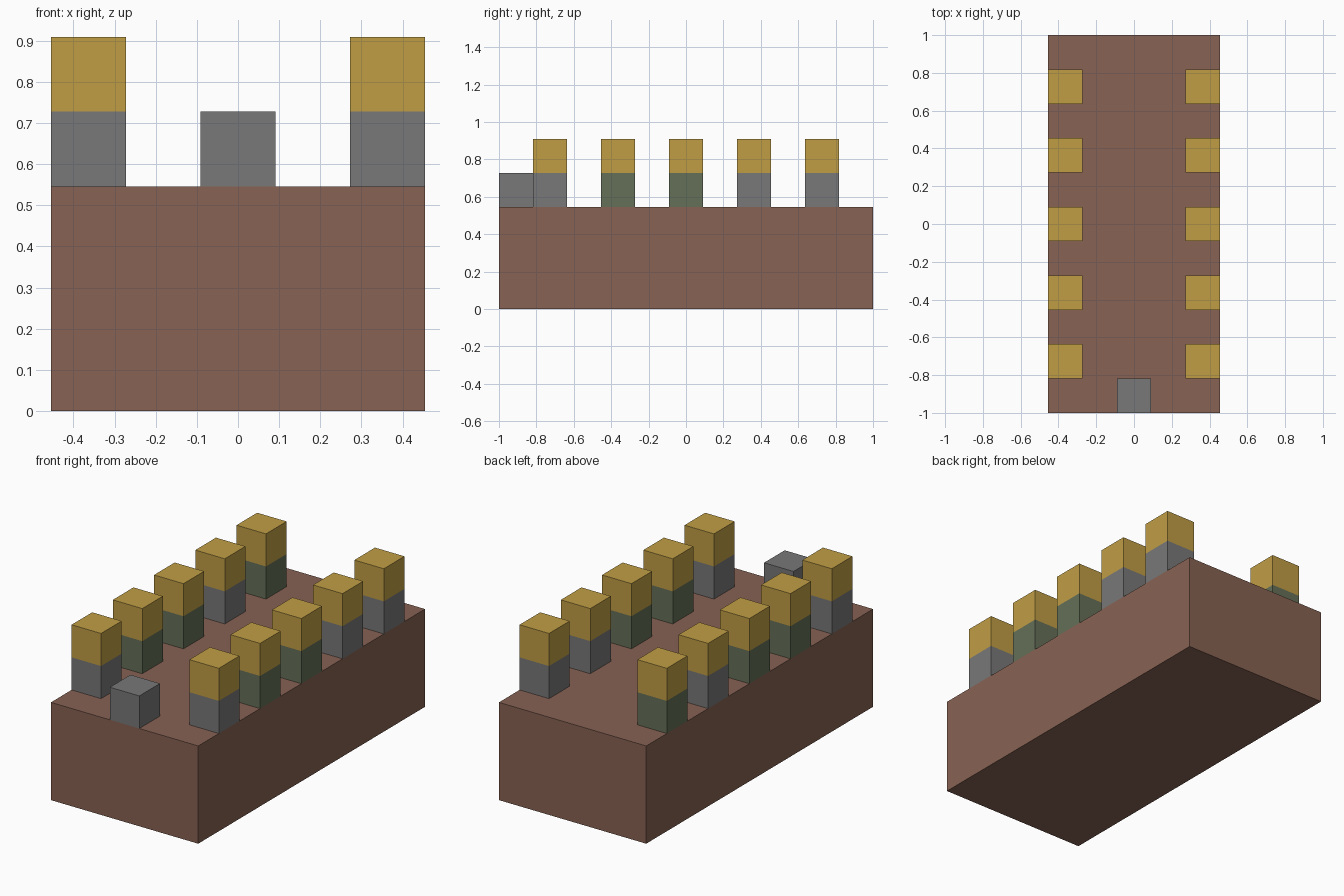
import bpy
import bmesh

U = 2 / 11  # one block

if "Cube" in bpy.data.objects:
    bpy.data.objects.remove(bpy.data.objects["Cube"])


def linear(c):
    c /= 255
    return c / 12.92 if c <= 0.04045 else ((c + 0.055) / 1.055) ** 2.4


def material(name, *rgb):
    mat = bpy.data.materials.new(name)
    mat.use_nodes = True
    color = (*[linear(c) for c in rgb], 1)
    mat.diffuse_color = color
    bsdf = next(n for n in mat.node_tree.nodes if n.type == 'BSDF_PRINCIPLED')
    bsdf.inputs["Base Color"].default_value = color
    bsdf.inputs["Roughness"].default_value = 0.9
    return mat


brown = material("brown clay", 135, 98, 83)
grey = material("grey stone", 120, 120, 120)
green = material("mossy stone", 101, 111, 88)
gold = material("straw gold", 192, 158, 69)


def box(name, size, center, mat):
    """Box with size and centre measured in blocks."""
    bm = bmesh.new()
    bmesh.ops.create_cube(bm, size=U)
    bmesh.ops.scale(bm, vec=size, verts=bm.verts)
    mesh = bpy.data.meshes.new(name)
    bm.to_mesh(mesh)
    bm.free()
    mesh.materials.append(mat)
    obj = bpy.data.objects.new(name, mesh)
    obj.location = [c * U for c in center]
    bpy.context.collection.objects.link(obj)
    return obj


# Solid base and the single block at the front edge
box("base", (5, 11, 3), (0, 0, 1.5), brown)
box("front_block", (1, 1, 1), (0, -5, 3.5), grey)

# Two rows of posts, front to back: stone foot with a gold cap
rows = {
    "right": (-2, (grey, green, green, grey, green)),
    "left": (2, (grey, green, green, grey, grey)),
}
for side, (x, feet) in rows.items():
    for i, foot in enumerate(feet):
        y = 2 * i - 4
        box(f"{side}_post_foot_{i + 1}", (1, 1, 1), (x, y, 3.5), foot)
        box(f"{side}_post_cap_{i + 1}", (1, 1, 1), (x, y, 4.5), gold)
